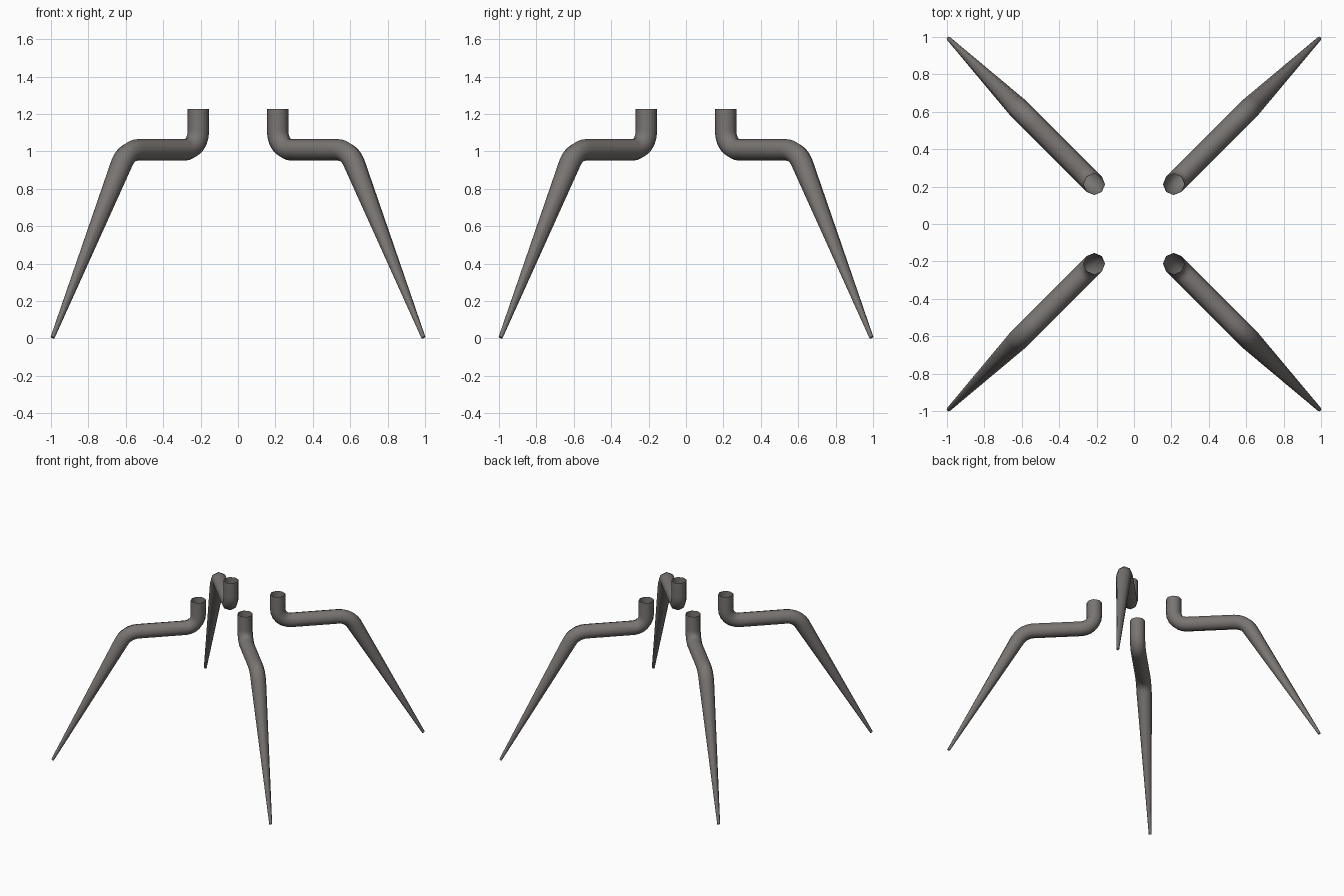
import bpy, bmesh, math
from mathutils import Vector

if "Cube" in bpy.data.objects:
    bpy.data.objects.remove(bpy.data.objects["Cube"])

SIDES, R, TIP_R = 8, 0.0575, 0.011

mat = bpy.data.materials.new("warm dark grey")
mat.diffuse_color = (0.19, 0.175, 0.168, 1)
mat.use_nodes = True
mat.node_tree.nodes["Principled BSDF"].inputs["Base Color"].default_value = mat.diffuse_color


def arc(cx, cz, r, a0, a1, n):
    """Points (distance from centre axis, height) along a bend."""
    return [(cx + r * math.cos(math.radians(a0 + (a1 - a0) * i / n)),
             cz + r * math.sin(math.radians(a0 + (a1 - a0) * i / n))) for i in range(n + 1)]


# Leg centreline: short upright, bend, level run, knee, tapered shin
path = [(0.30, 1.228)]
path += arc(0.40, 1.108, 0.10, 180, 270, 6)
path += arc(0.757, 0.868, 0.14, 90, 29, 6)
path.append((1.402, 0.005))


def make_leg(name, angle):
    bm = bmesh.new()
    out = Vector((math.cos(angle), math.sin(angle), 0))
    side = Vector((-math.sin(angle), math.cos(angle), 0))
    pts = [out * d + Vector((0, 0, z)) for d, z in path]
    rings = []
    for i, p in enumerate(pts):
        # ring plane halves the angle between neighbouring segments
        t = Vector((0, 0, 0))
        if i > 0:
            t += (p - pts[i - 1]).normalized()
        if i < len(pts) - 1:
            t += (pts[i + 1] - p).normalized()
        up = side.cross(t.normalized())
        r = TIP_R if i == len(pts) - 1 else R
        rings.append([bm.verts.new(p + r * (side * math.cos(a) + up * math.sin(a)))
                      for a in (2 * math.pi * k / SIDES for k in range(SIDES))])
    for a, b in zip(rings, rings[1:]):
        for k in range(SIDES):
            j = (k + 1) % SIDES
            bm.faces.new((a[k], a[j], b[j], b[k]))
    # closed foot, open top
    bm.faces.new(rings[-1])
    bmesh.ops.recalc_face_normals(bm, faces=bm.faces)
    # make sure the walls face outward
    f = bm.faces[0]
    if (f.calc_center_median() - (pts[0] + pts[1]) / 2).dot(f.normal) < 0:
        bmesh.ops.reverse_faces(bm, faces=bm.faces)
    me = bpy.data.meshes.new(name)
    bm.to_mesh(me)
    bm.free()
    me.materials.append(mat)
    ob = bpy.data.objects.new(name, me)
    bpy.context.collection.objects.link(ob)
    bpy.ops.object.select_all(action='DESELECT')
    ob.select_set(True)
    bpy.context.view_layer.objects.active = ob
    bpy.ops.object.shade_smooth_by_angle(angle=math.radians(50))


for i, name in enumerate(("back_right_leg", "back_left_leg", "front_left_leg", "front_right_leg")):
    make_leg(name, math.radians(45 + 90 * i))
